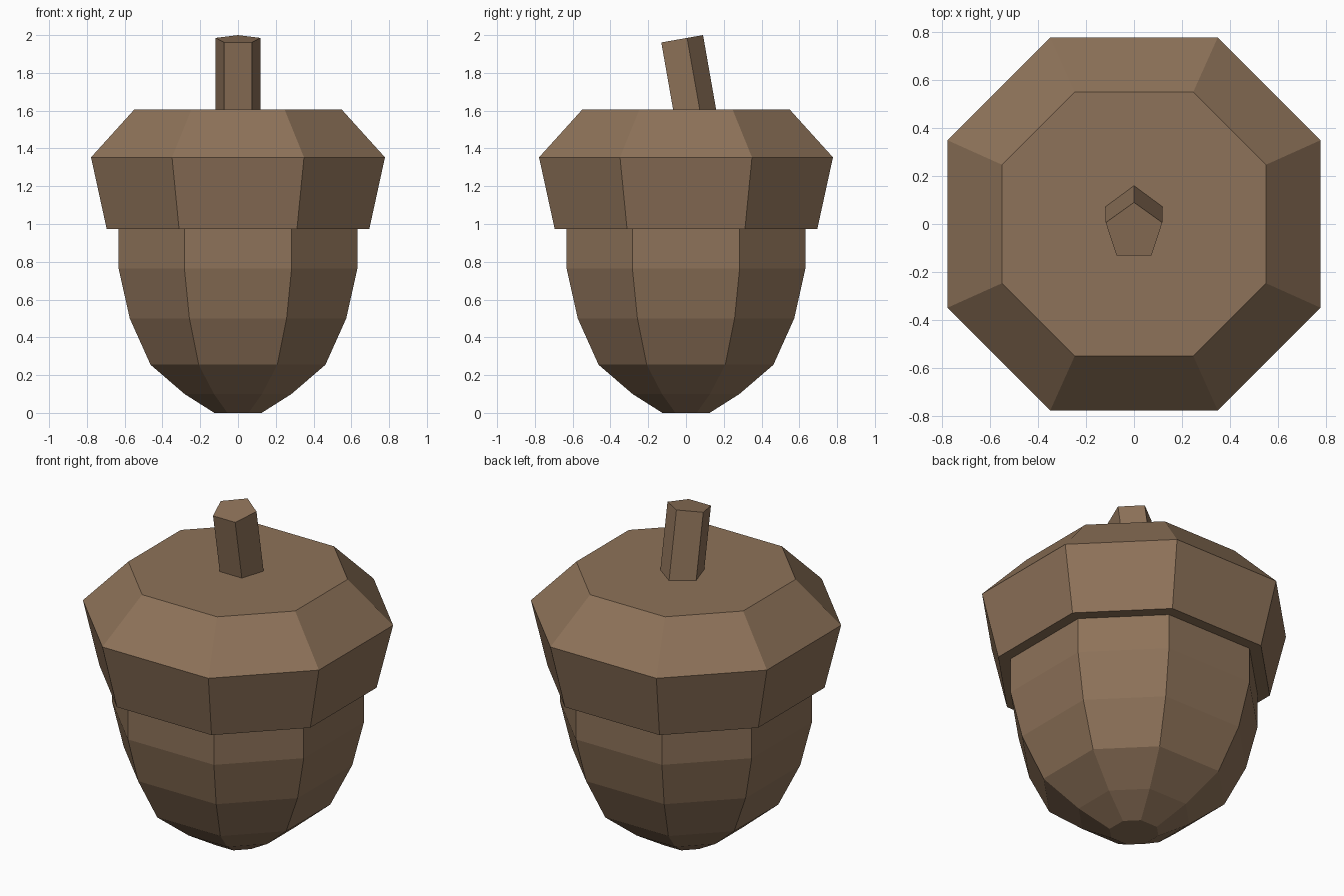
import bpy
import bmesh
import math
from mathutils import Matrix

start = bpy.data.objects.get("Cube")
if start:
    bpy.data.objects.remove(start, do_unlink=True)

# One woody colour for every part
brown = bpy.data.materials.new("acorn brown")
brown.use_nodes = True
colour = (0.27, 0.17, 0.1, 1)
brown.diffuse_color = colour
brown.node_tree.nodes["Principled BSDF"].inputs["Base Color"].default_value = colour

CORNER = 0.449  # half-width of a straight side relative to its distance from the axis


def finish(name, bm):
    bmesh.ops.recalc_face_normals(bm, faces=bm.faces)
    mesh = bpy.data.meshes.new(name)
    bm.to_mesh(mesh)
    bm.free()
    mesh.materials.append(brown)
    obj = bpy.data.objects.new(name, mesh)
    bpy.context.collection.objects.link(obj)
    return obj


def octagon_ring(bm, r, z):
    c = r * CORNER
    quarter = [(r, -c), (r, c)]
    ring = []
    for _ in range(4):
        ring += [bm.verts.new((x, y, z)) for x, y in quarter]
        quarter = [(-y, x) for x, y in quarter]
    return ring


def octagon_stack(name, profile):
    """Closed eight-sided body through (radius, height) rings."""
    bm = bmesh.new()
    rings = [octagon_ring(bm, r, z) for r, z in profile]
    for low, high in zip(rings, rings[1:]):
        for i in range(8):
            j = (i + 1) % 8
            bm.faces.new((low[i], low[j], high[j], high[i]))
    bm.faces.new(rings[0])
    bm.faces.new(rings[-1])
    return finish(name, bm)


# Nut body, tucked slightly into the cap
octagon_stack("nut", [(0.125, 0), (0.283, 0.1), (0.463, 0.255), (0.573, 0.5),
                      (0.632, 0.764), (0.632, 1.0)])

# Overhanging cap
octagon_stack("cap", [(0.695, 0.973), (0.778, 1.353), (0.55, 1.605)])

# Five-sided stem leaning forward, sunk into the cap
length = 0.46
bm = bmesh.new()
bmesh.ops.create_cone(bm, cap_ends=True, segments=5, radius1=0.124, radius2=0.124,
                      depth=length)
# Turn one corner exactly to the back
lead = max(bm.verts, key=lambda v: v.co.y).co
turn = math.pi / 2 - math.atan2(lead.y, lead.x)
place = (Matrix.Translation((0, -0.032, 1.9785))
         @ Matrix.Rotation(math.radians(10), 4, 'X')
         @ Matrix.Translation((0, 0, -length / 2))
         @ Matrix.Rotation(turn, 4, 'Z'))
bmesh.ops.transform(bm, matrix=place, verts=bm.verts)
finish("stem", bm)
